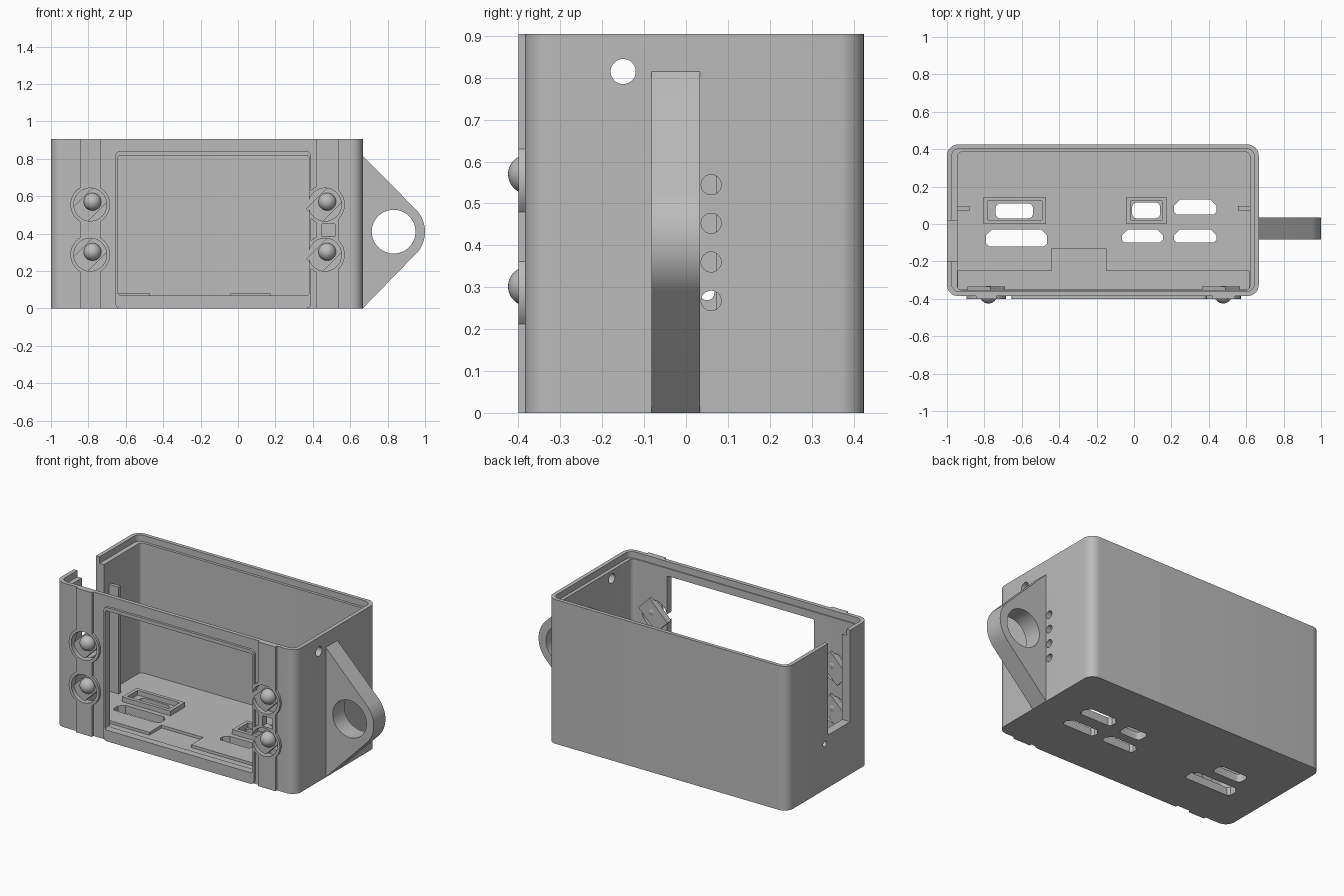
import bpy, bmesh
from math import sin, cos, pi, radians

if "Cube" in bpy.data.objects:
    bpy.data.objects.remove(bpy.data.objects["Cube"], do_unlink=True)

grey = bpy.data.materials.new("plain_grey")
grey.use_nodes = True
grey.diffuse_color = (0.5, 0.5, 0.5, 1)
grey.node_tree.nodes["Principled BSDF"].inputs["Base Color"].default_value = (0.5, 0.5, 0.5, 1)


# profile helpers
def arc(u, v, r, start, end, n):
    return [(u + r * cos(radians(start + (end - start) * i / n)),
             v + r * sin(radians(start + (end - start) * i / n))) for i in range(n + 1)]


def circle(u, v, r, n=40):
    return arc(u, v, r, 0, 360, n)[:-1]


def rect(u0, u1, v0, v1, r=0.0, n=8):
    if not r:
        return [(u0, v0), (u1, v0), (u1, v1), (u0, v1)]
    return (arc(u1 - r, v1 - r, r, 0, 90, n) + arc(u0 + r, v1 - r, r, 90, 180, n)
            + arc(u0 + r, v0 + r, r, 180, 270, n) + arc(u1 - r, v0 + r, r, 270, 360, n))


def prism(name, profile, axis, a, b):
    """Extrude a 2D profile along an axis from a to b."""
    place = {"x": lambda u, v, w: (w, u, v),
             "y": lambda u, v, w: (u, w, v),
             "z": lambda u, v, w: (u, v, w)}[axis]
    bm = bmesh.new()
    low = [bm.verts.new(place(u, v, a)) for u, v in profile]
    high = [bm.verts.new(place(u, v, b)) for u, v in profile]
    bm.faces.new(low)
    bm.faces.new(high)
    for i in range(len(low)):
        j = (i + 1) % len(low)
        bm.faces.new((low[i], low[j], high[j], high[i]))
    bmesh.ops.recalc_face_normals(bm, faces=bm.faces)
    mesh = bpy.data.meshes.new(name)
    bm.to_mesh(mesh)
    bm.free()
    mesh.materials.append(grey)
    ob = bpy.data.objects.new(name, mesh)
    bpy.context.collection.objects.link(ob)
    return ob


def activate(ob):
    bpy.ops.object.select_all(action="DESELECT")
    ob.select_set(True)
    bpy.context.view_layer.objects.active = ob


def combine(target, profile, axis, a, b, operation="DIFFERENCE"):
    """Cut a prism out of the target, or merge it in."""
    tool = prism("tool", profile, axis, a, b)
    tool.hide_render = True
    activate(target)
    mod = target.modifiers.new("combine", "BOOLEAN")
    mod.operation, mod.solver, mod.object = operation, "EXACT", tool
    bpy.ops.object.modifier_apply(modifier=mod.name)
    bpy.data.objects.remove(tool, do_unlink=True)


FRONT, RAISED, TOP = -0.385, -0.4, 0.905
rings = [(x, z) for x in (-0.79, 0.465) for z in (0.555, 0.287)]

# case with raised front strips, screen frame and button rings
case = prism("case", rect(-1, 0.667, FRONT, 0.425, 0.06), "z", 0, TOP)
for left, right in ((-0.845, -0.735), (0.42, 0.54)):
    combine(case, rect(left, right, 0, TOP), "y", RAISED, -0.36, "UNION")
combine(case, rect(-0.655, 0.39, 0, 0.84, 0.025), "y", RAISED, -0.36, "UNION")
for x, z in rings:
    combine(case, circle(x, z, 0.106), "y", RAISED, -0.36, "UNION")

# cavity, lid seat and shallow floor recess
combine(case, rect(-0.945, 0.62, -0.353, 0.385, 0.025), "z", 0.05, 1)
combine(case, rect(-0.975, 0.642, -0.36, 0.402, 0.04), "z", 0.865, 1)
recess = [(-0.94, -0.35), (0.615, -0.35), (0.615, -0.25), (-0.15, -0.25),
          (-0.15, -0.13), (-0.44, -0.13), (-0.44, -0.25), (-0.94, -0.25)]
combine(case, recess, "z", 0.032, 0.1)

# screen window, indicator hole and button holes
combine(case, rect(-0.642, 0.38, 0.07, 0.818, 0.012), "y", -0.5, -0.3)
combine(case, rect(0.45, 0.518, 0.385, 0.45), "y", -0.5, -0.3)
for x, z in rings:
    combine(case, circle(x, z, 0.088), "y", -0.5, -0.3)

# right-hand cable slot and pin hole
combine(case, rect(-0.2, 0.02, 0.33, 1), "x", -1.1, -0.93)
combine(case, circle(0.05, 0.287, 0.018, 20), "x", -1.1, -0.9)

# left-hand round holes
combine(case, circle(-0.15, 0.815, 0.03), "x", 0.55, 0.8)
for i in range(4):
    combine(case, circle(0.06, 0.268 + 0.0923 * i, 0.024, 24), "x", 0.6, 0.8)


# connector openings in the floor
def chamfered(u0, u1, v0, v1, c=0.03):
    return [(u0, v0 + c / 2), (u0 + c / 2, v0), (u1 - c / 2, v0), (u1, v0 + c / 2),
            (u1, v1 - c), (u1 - c, v1), (u0 + c, v1), (u0, v1 - c)]


for box in ((-0.79, -0.465, -0.12, -0.03), (0.215, 0.44, 0.05, 0.13),
            (-0.065, 0.155, -0.1, -0.03), (0.215, 0.44, -0.1, -0.03)):
    combine(case, chamfered(*box), "z", -0.1, 0.2)
for box in ((-0.74, -0.54, 0.03, 0.11), (-0.01, 0.14, 0.03, 0.115)):
    combine(case, rect(*box, 0.025, 4), "z", -0.1, 0.2)

# raised collars around two openings
collars = []
for name, (x0, x1) in (("wide_port_collar", (-0.805, -0.47)), ("small_port_collar", (-0.04, 0.175))):
    collar = prism(name, rect(x0, x1, 0, 0.145), "z", 0.045, 0.08)
    combine(collar, rect(x0 + 0.022, x1 - 0.022, 0.022, 0.123), "z", 0, 0.2)
    collars.append(collar)

# inner guide ribs
ribs = [prism("right_rib", rect(-0.95, -0.88, 0.072, 0.095), "x", 0, 1)]
bpy.data.objects.remove(ribs.pop(), do_unlink=True)
for name, x0, x1 in (("right_rib", -0.955, -0.88), ("left_rib", 0.555, 0.63)):
    ribs.append(prism(name, rect(x0, x1, 0.072, 0.095), "z", 0.04, 0.72))

# hanging lug
lug_profile = [(0.65, 0), (0.667, 0)] + arc(0.832, 0.41, 0.168, -45, 45, 24) + [(0.667, 0.815), (0.65, 0.815)]
lug = prism("hanging_lug", lug_profile, "y", -0.082, 0.034)
combine(lug, circle(0.832, 0.41, 0.117, 48), "y", -0.3, 0.3)

# buttons on sprung diagonal arms
buttons = []
for i, (x, z) in enumerate(rings):
    half, length, d = 0.055, 0.088, 0.5 ** 0.5
    corners = [(-length, -half), (length, -half), (length, half), (-length, half)]
    arm = [(x + (u - v) * d, z + (u + v) * d) for u, v in corners]
    buttons.append(prism(f"button_arm_{i + 1}", arm, "y", -0.375, -0.335))
    bpy.ops.mesh.primitive_uv_sphere_add(segments=32, ring_count=16, radius=0.047,
                                         location=(x + 0.012, -0.378, z + 0.015))
    ball = bpy.context.object
    ball.name = f"button_{i + 1}"
    ball.data.materials.append(grey)
    buttons.append(ball)

for ob in [case, lug] + collars + ribs + buttons:
    activate(ob)
    bpy.ops.object.shade_smooth_by_angle(angle=radians(30))
